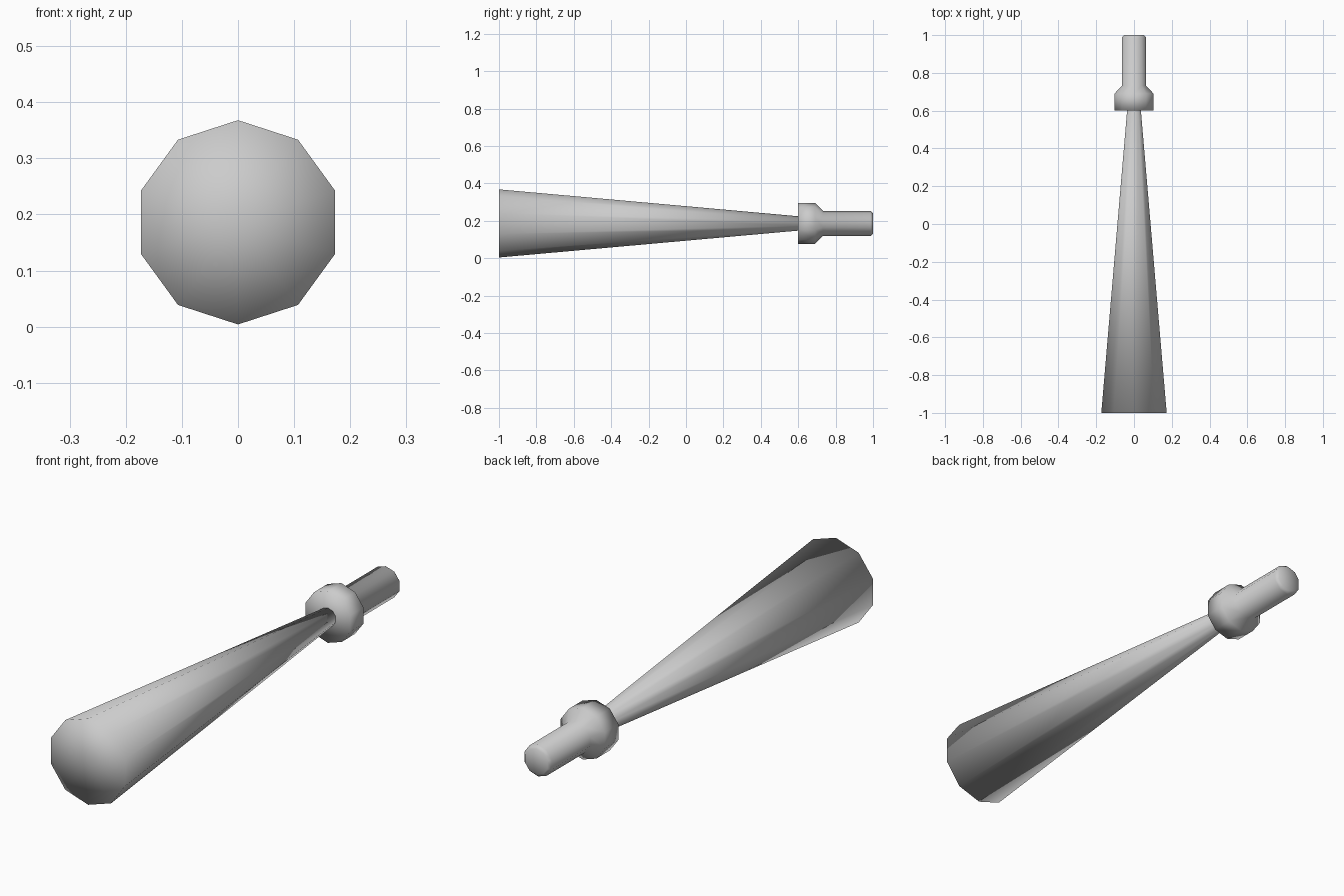
import bpy, bmesh, math

if "Cube" in bpy.data.objects:
    bpy.data.objects.remove(bpy.data.objects["Cube"])

SIDES = 10
AXIS_Z = 0.186


def lathe(name, profile, cap_start, cap_end):
    """Revolve (radius, y) points around the y direction, corner at top."""
    bm = bmesh.new()
    rings = []
    for r, y in profile:
        ring = []
        for i in range(SIDES):
            a = 2 * math.pi * i / SIDES
            ring.append(bm.verts.new((r * math.sin(a), y, AXIS_Z + r * math.cos(a))))
        rings.append(ring)
    for a, b in zip(rings, rings[1:]):
        for i in range(SIDES):
            j = (i + 1) % SIDES
            bm.faces.new((a[i], a[j], b[j], b[i]))
    # fan caps keep the rounded shading symmetrical
    for use, ring, y in ((cap_start, rings[0], profile[0][1]),
                         (cap_end, rings[-1], profile[-1][1])):
        if use:
            c = bm.verts.new((0, y, AXIS_Z))
            for i in range(SIDES):
                bm.faces.new((ring[i], ring[(i + 1) % SIDES], c))
    bmesh.ops.recalc_face_normals(bm, faces=bm.faces)
    for f in bm.faces:
        f.smooth = True
    mesh = bpy.data.meshes.new(name)
    bm.to_mesh(mesh)
    bm.free()
    obj = bpy.data.objects.new(name, mesh)
    bpy.context.collection.objects.link(obj)
    return obj


# long tapering body, wide end at the front
lathe("tapered_body", [(0.182, -1.0), (0.038, 0.605)], True, True)

# collar with chamfered shoulder, running into the end rod
lathe("collar_and_rod",
      [(0.109, 0.60), (0.109, 0.69), (0.067, 0.732),
       (0.067, 0.987), (0.055, 1.0)], True, True)
